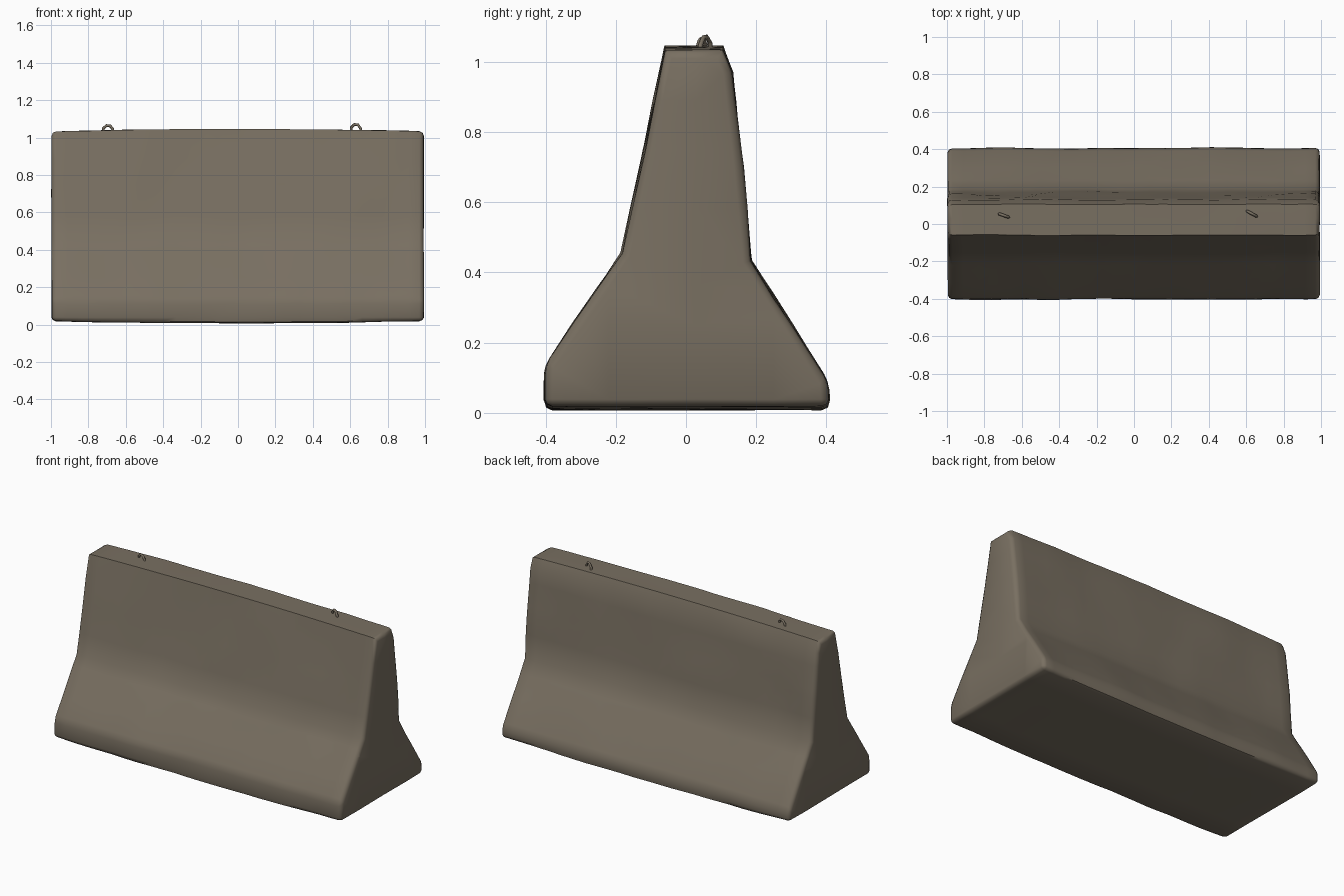
import bpy, bmesh, math
from mathutils import Vector, noise

if "Cube" in bpy.data.objects:
    bpy.data.objects.remove(bpy.data.objects["Cube"])


def material(name, rgb):
    m = bpy.data.materials.new(name)
    m.diffuse_color = (*rgb, 1)
    m.use_nodes = True
    m.node_tree.nodes["Principled BSDF"].inputs["Base Color"].default_value = m.diffuse_color
    return m


concrete = material("weathered_concrete", (0.19, 0.16, 0.12))

# Concrete barrier: side profile (y, z) extruded along x
profile = [(-0.405, 0.015), (0.41, 0.015), (0.405, 0.09), (0.187, 0.435),
           (0.16, 0.70), (0.13, 0.97), (0.105, 1.042), (-0.06, 1.042),
           (-0.183, 0.455), (-0.40, 0.135)]
bm = bmesh.new()
ends = [[bm.verts.new((x, y, z)) for y, z in profile] for x in (-0.997, 0.993)]
n = len(profile)
bm.faces.new(ends[0])
bm.faces.new(ends[1][::-1])
for i in range(n):
    j = (i + 1) % n
    bm.faces.new((ends[0][j], ends[0][i], ends[1][i], ends[1][j]))
bmesh.ops.recalc_face_normals(bm, faces=bm.faces)

# Worn edges: larger rounding at the ends and foot than along the top
end_edges = [e for e in bm.edges if e.verts[0].co.x * e.verts[1].co.x > 0]
foot = [e for e in bm.edges if e not in end_edges
        and e.verts[0].co.z < 0.14]
bmesh.ops.bevel(bm, geom=end_edges + foot, offset=0.024, segments=2,
                profile=0.5, affect='EDGES', clamp_overlap=True)


def cut(co, normal):
    bmesh.ops.bisect_plane(bm, geom=bm.verts[:] + bm.edges[:] + bm.faces[:],
                           plane_co=co, plane_no=normal, dist=1e-4)


# Loops for the uneven surface
for i in range(-11, 12):
    cut((i * 0.083, 0, 0), (1, 0, 0))
for z in (0.25, 0.36, 0.58, 0.75, 0.89):
    cut((0, 0, z), (0, 0, 1))
for y in (-0.22, 0.03, 0.25):
    cut((0, y, 0), (0, 1, 0))

# Gentle dents, a slight crown on top and a slight sag below
bm.normal_update()
moves = []
for v in bm.verts:
    d = noise.noise(v.co * 3.1 + Vector((4, 2, 7))) * 0.008
    d += noise.noise(v.co * 8.0) * 0.004
    c = v.normal * (d - 0.001)
    mid = max(0.0, 1 - v.co.x ** 2)
    if v.co.z > 1.0:
        c.z = c.z * 0.4 - 0.009 + 0.013 * mid
    if v.co.z < 0.03:
        c.z = c.z * 0.4 + 0.004 - 0.012 * mid
    if abs(v.co.x) > 0.96:
        c.x *= 0.4
    moves.append((v, c))
for v, c in moves:
    v.co += c
    v.co.z = max(v.co.z, 0.003)
bmesh.ops.triangulate(bm, faces=[f for f in bm.faces if len(f.verts) > 4])
bmesh.ops.recalc_face_normals(bm, faces=bm.faces)
me = bpy.data.meshes.new("concrete_barrier")
bm.to_mesh(me)
bm.free()
barrier = bpy.data.objects.new("concrete_barrier", me)
bpy.context.collection.objects.link(barrier)
me.materials.append(concrete)
bpy.context.view_layer.objects.active = barrier
barrier.select_set(True)
bpy.ops.object.shade_smooth_by_angle(angle=math.radians(50))


# Lifting loops: bent bars rising from the top
def lifting_loop(name, x, y, height, tilt):
    cu = bpy.data.curves.new(name, 'CURVE')
    cu.dimensions = '3D'
    cu.bevel_depth = 0.008
    cu.bevel_resolution = 0
    pts = [(-0.028, -0.02), (-0.025, height * 0.6), (-0.008, height),
           (0.012, height * 0.95), (0.025, height * 0.5), (0.03, -0.02)]
    sp = cu.splines.new('POLY')
    sp.points.add(len(pts) - 1)
    for p, (u, h) in zip(sp.points, pts):
        p.co = (u, u * tilt, h, 1)
    ob = bpy.data.objects.new(name, cu)
    ob.location = (x, y, 1.028)
    bpy.context.collection.objects.link(ob)
    cu.materials.append(concrete)


lifting_loop("lifting_loop_left", -0.695, 0.045, 0.036, -0.35)
lifting_loop("lifting_loop_right", 0.63, 0.055, 0.042, -0.55)
